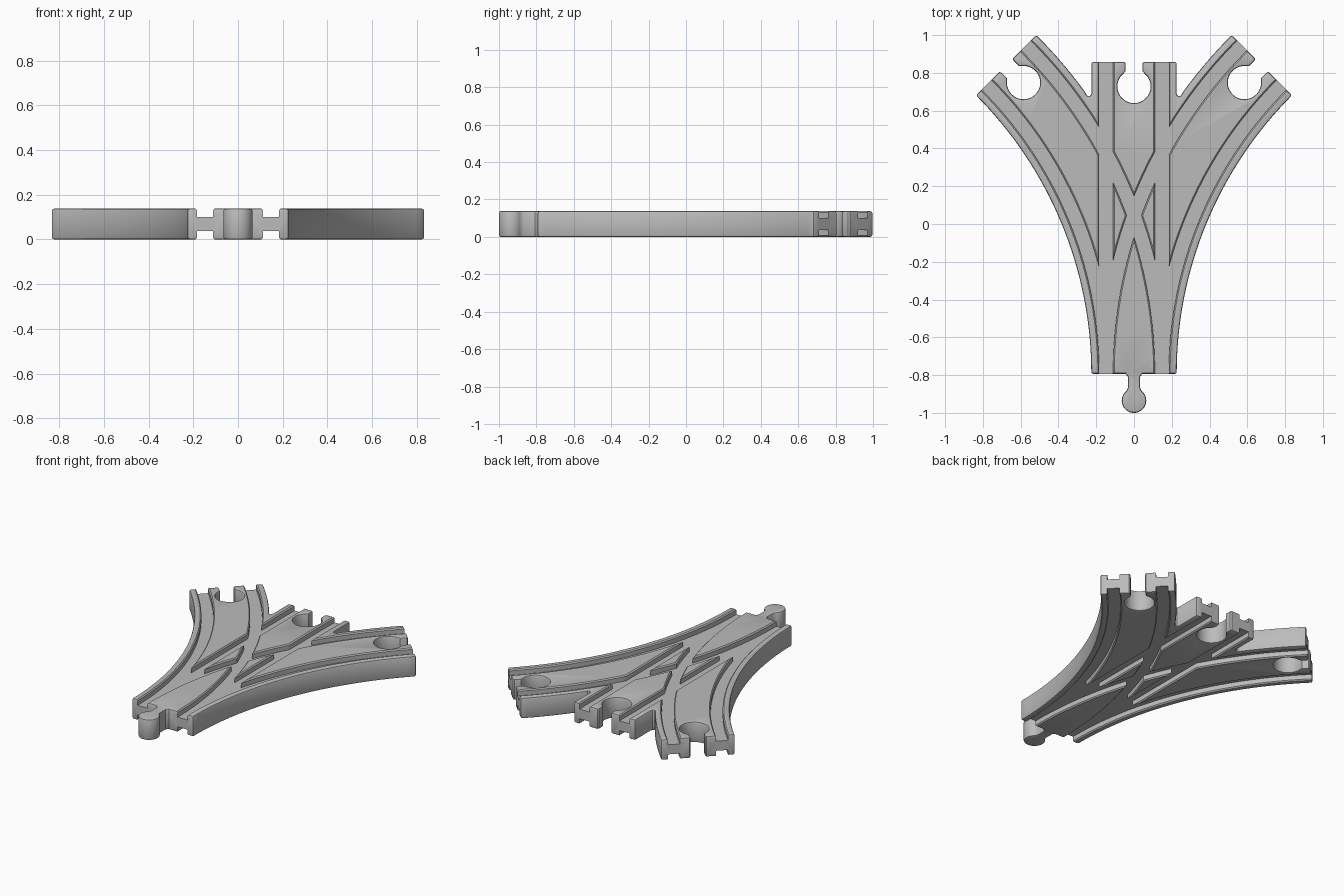
import bpy, bmesh
from math import sin, cos, radians

if "Cube" in bpy.data.objects:
    bpy.data.objects.remove(bpy.data.objects["Cube"])

H = 0.138               # thickness
W = 0.226               # half width of one track
R = 2.31                # bend radius of the side branches
Y0, Y1 = -0.793, 0.858  # ends of the straight branch
BEND = 45
GROOVE_IN, GROOVE_OUT, DEPTH, CHAMFER = 0.111, 0.184, 0.037, 0.007


def arc(cx, cy, r, start, end, n):
    """Points on a circle, angles in degrees."""
    angles = [radians(start + (end - start) * i / n) for i in range(n + 1)]
    return [(cx + r * cos(a), cy + r * sin(a)) for a in angles]


def on_track(bend, offset, t):
    """Point at a sideways offset; t runs 0..1 along a branch."""
    if bend == 0:
        return offset, Y0 + (Y1 - Y0) * t
    a = radians(BEND * t)
    r = R - bend * offset
    return bend * (R - r * cos(a)), Y0 + r * sin(a)


def arm_end(u, v):
    """Local frame at the end of the right-hand branch."""
    x, y = on_track(1, 0, 1)
    c = cos(radians(BEND))
    return x + (u + v) * c, y + (v - u) * c


def new_object(name, bm):
    bmesh.ops.recalc_face_normals(bm, faces=bm.faces)
    mesh = bpy.data.meshes.new(name)
    bm.to_mesh(mesh)
    bm.free()
    obj = bpy.data.objects.new(name, mesh)
    bpy.context.collection.objects.link(obj)
    return obj


# Half of a socket, from the end face into the hole
socket = [(0.052, 0), (0.045, -0.008), (0.045, -0.05)]
socket += arc(0, -0.13, 0.088, 50, -90, 18)
socket_mirror = [(-u, v) for u, v in reversed(socket[:-1])]

# Right half of the outline: peg, outer bend, arm end, inner bend, straight end
half = arc(0, -0.935, 0.065, -90, 52, 18)
half += [(0.033, -0.868), (0.033, Y0 - 0.015), (0.045, Y0)]
half += [on_track(1, W, i / 32) for i in range(33)]
half += [arm_end(u, v) for u, v in socket + socket_mirror]
half += [on_track(1, -W, 1 - 0.2 * i / 10) for i in range(11)]
half += arc(0.24, 0.69, 0.014, 0, -180, 4)
half += [(W, Y1)] + [(u, Y1 + v) for u, v in socket]
outline = half + [(-x, y) for x, y in reversed(half[1:-1])]

# Track body
bm = bmesh.new()
base = bm.faces.new([bm.verts.new((x, y, 0)) for x, y in outline])
top = bmesh.ops.extrude_face_region(bm, geom=[base])["geom"]
bmesh.ops.translate(bm, vec=(0, 0, H),
                    verts=[g for g in top if isinstance(g, bmesh.types.BMVert)])
body = new_object("switch_track", bm)
bevel = body.modifiers.new("rounded_edges", "BEVEL")
bevel.width = 0.01
bevel.segments = 2
bevel.limit_method = "ANGLE"
bevel.angle_limit = radians(62)
bevel.use_clamp_overlap = False


def groove_cutter(bend, side):
    """Wheel groove on both faces, swept along a branch, flared at the rim."""
    bm = bmesh.new()
    a, b = sorted((side * GROOVE_IN, side * GROOVE_OUT))
    c = CHAMFER
    profile = [(a, H - DEPTH), (b, H - DEPTH), (b, H - c),
               (b + 2 * c, H + c), (a - 2 * c, H + c), (a, H - c)]
    steps = 36 if bend else 1
    for flip in (False, True):
        rings = []
        for i in range(steps + 1):
            t = -0.04 + 1.08 * i / steps
            rings.append([bm.verts.new((*on_track(bend, o, t), H - z if flip else z))
                          for o, z in profile])
        for r0, r1 in zip(rings, rings[1:]):
            for j in range(len(profile)):
                k = (j + 1) % len(profile)
                bm.faces.new((r0[j], r0[k], r1[k], r1[j]))
        bm.faces.new(rings[0])
        bm.faces.new(rings[-1])
    obj = new_object("groove_cutter", bm)
    obj.hide_render = True
    return obj


# Cut the wheel grooves of all three branches
cutters = [groove_cutter(bend, side) for bend in (-1, 0, 1) for side in (-1, 1)]
for cutter in cutters:
    cut = body.modifiers.new("groove", "BOOLEAN")
    cut.operation = "DIFFERENCE"
    cut.solver = "EXACT"
    cut.object = cutter

bpy.context.view_layer.update()
result = bpy.data.meshes.new_from_object(
    body.evaluated_get(bpy.context.evaluated_depsgraph_get()))
body.modifiers.clear()
body.data = result
for cutter in cutters:
    bpy.data.objects.remove(cutter)

# Single grey material
grey = bpy.data.materials.new("plain_grey")
grey.use_nodes = True
colour = (0.5, 0.5, 0.5, 1)
grey.diffuse_color = colour
grey.node_tree.nodes["Principled BSDF"].inputs["Base Color"].default_value = colour
body.data.materials.clear()
body.data.materials.append(grey)

bpy.ops.object.select_all(action="DESELECT")
body.select_set(True)
bpy.context.view_layer.objects.active = body
bpy.ops.object.shade_smooth_by_angle(angle=radians(30))
